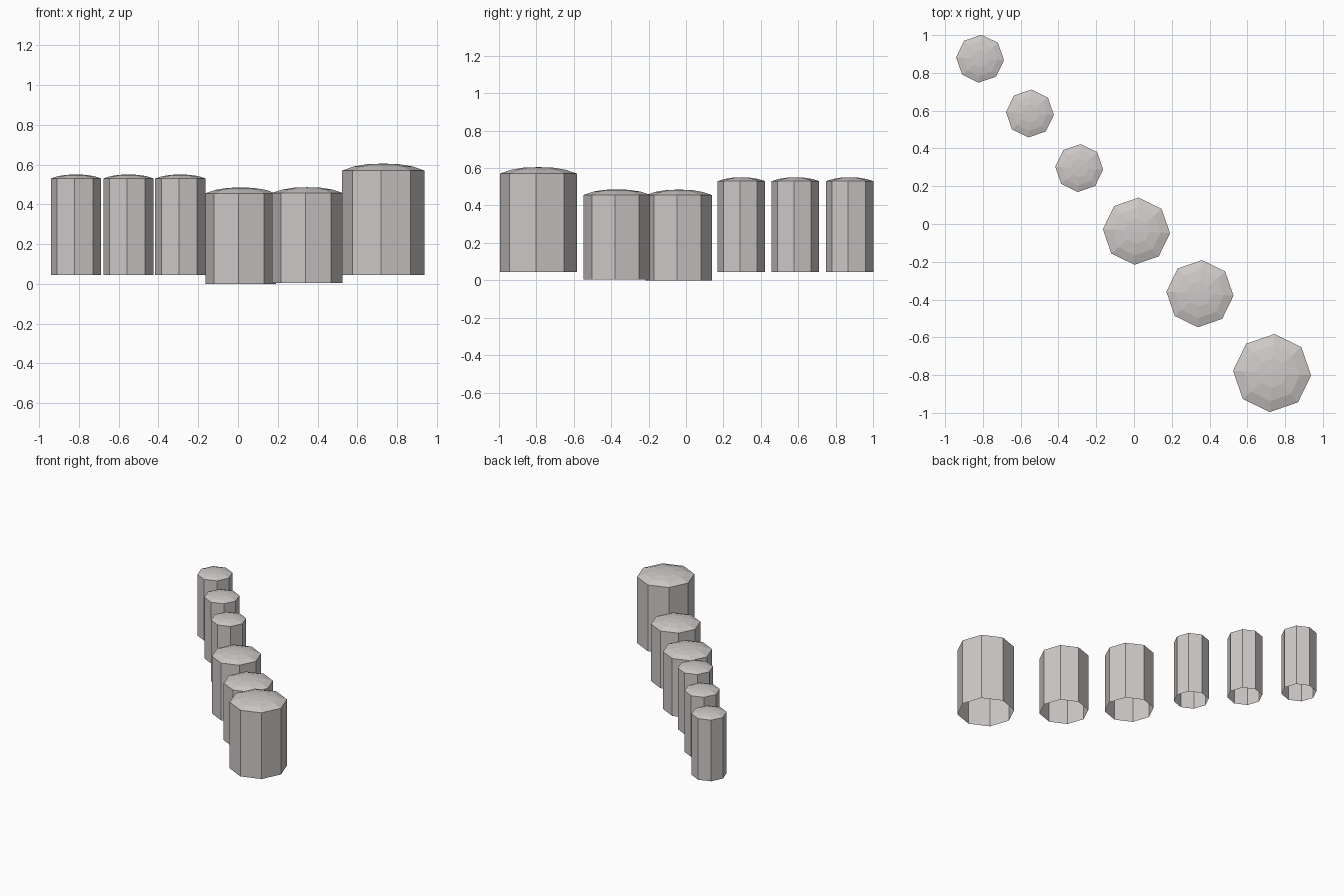
import bpy, bmesh, math

cube = bpy.data.objects.get("Cube")
if cube:
    bpy.data.objects.remove(cube)

# Pale warm grey shared by every tank
grey = bpy.data.materials.new("pale_grey")
grey.use_nodes = True
colour = (0.62, 0.59, 0.58, 1)
grey.diffuse_color = colour
grey.node_tree.nodes["Principled BSDF"].inputs["Base Color"].default_value = colour

SIDES = 8
TURN = math.radians(-3.4)


def tank(name, x, y, radius, bottom, rim, top):
    """Eight-sided shell, open below, with a shallow faceted dome."""
    rise = top - rim
    profile = [(1, bottom), (1, rim), (0.72, rim + 0.58 * rise), (0.38, rim + 0.92 * rise)]
    bm = bmesh.new()
    rings = []
    for scale, z in profile:
        angles = [TURN + i * math.tau / SIDES for i in range(SIDES)]
        rings.append([bm.verts.new((radius * scale * math.cos(a),
                                    radius * scale * math.sin(a), z)) for a in angles])
    for low, high in zip(rings, rings[1:]):
        for i in range(SIDES):
            j = (i + 1) % SIDES
            bm.faces.new((low[i], low[j], high[j], high[i]))
    # Dome centre
    apex = bm.verts.new((0, 0, top))
    for i in range(SIDES):
        bm.faces.new((rings[-1][i], rings[-1][(i + 1) % SIDES], apex))
    mesh = bpy.data.meshes.new(name)
    bm.to_mesh(mesh)
    bm.free()
    mesh.materials.append(grey)
    obj = bpy.data.objects.new(name, mesh)
    obj.location = (x, y, 0)
    bpy.context.collection.objects.link(obj)


# Three slim tanks at the back
for n, (x, y) in enumerate([(-0.815, 0.875), (-0.551, 0.585), (-0.29, 0.296)], 1):
    tank(f"small_tank_{n}", x, y, 0.127, 0.045, 0.53, 0.55)

# Two squat tanks in the middle
tank("medium_tank_1", 0.013, -0.038, 0.178, 0.0, 0.455, 0.485)
tank("medium_tank_2", 0.349, -0.369, 0.178, 0.004, 0.457, 0.486)

# One wide tank at the front
tank("large_tank", 0.731, -0.789, 0.207, 0.045, 0.57, 0.605)
